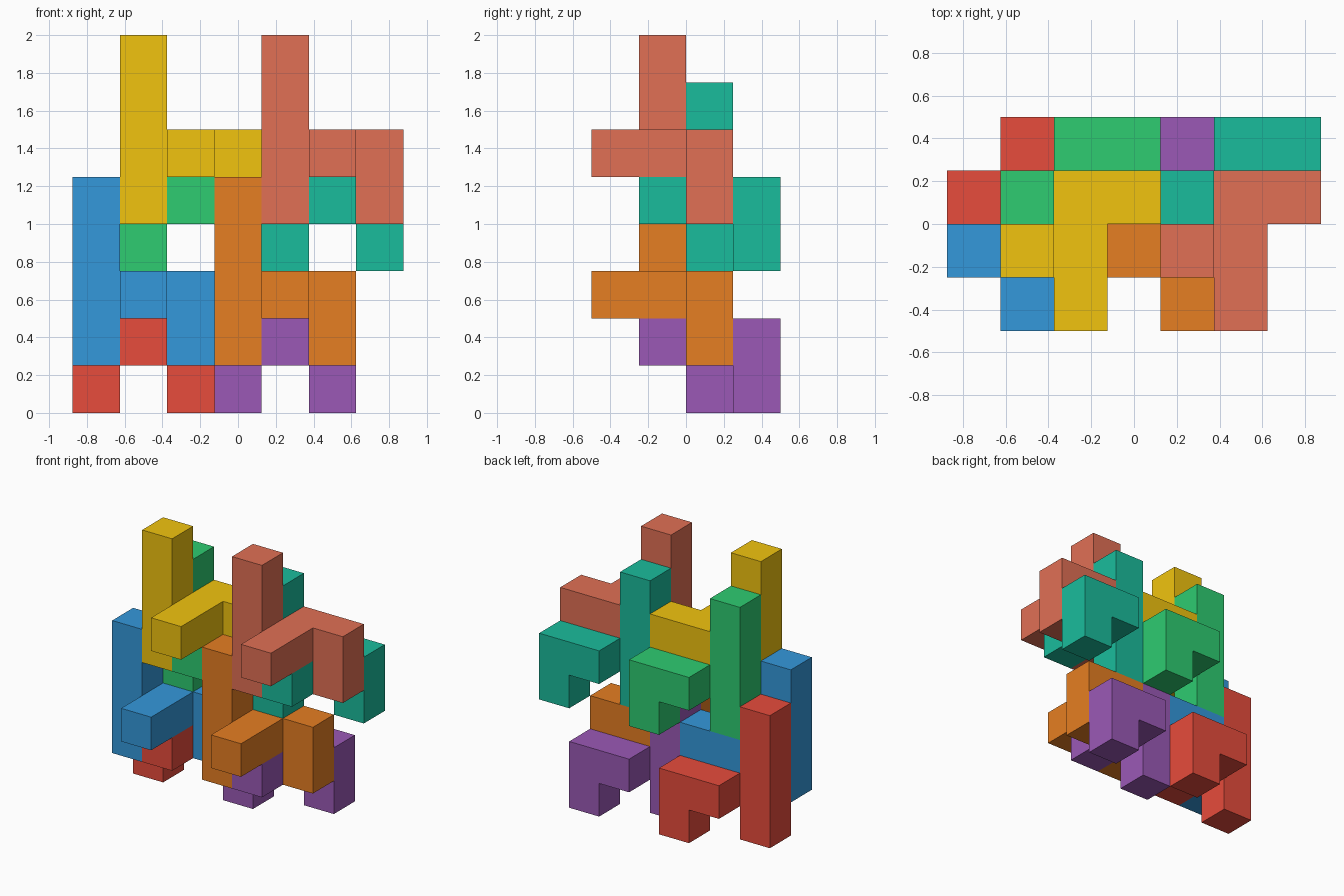
import bpy, bmesh
from mathutils import Vector

if "Cube" in bpy.data.objects:
    bpy.data.objects.remove(bpy.data.objects["Cube"])

U = 0.25                                # edge of one cube cell
ORIGIN = Vector((-0.875, -0.5, 0.0))    # corner of the cell grid

# One nine-cell piece: a post, a cross bar, and a hooked end
POST = [(0, 0, k) for k in range(4)]
BAR = [(1, j, 1) for j in (-1, 0, 1)]
HOOK = [(2, 1, 1), (2, 1, 0)]
PIECE = POST + BAR + HOOK


def to_linear(c):
    """sRGB byte to linear colour value."""
    c /= 255
    return c / 12.92 if c <= 0.04045 else ((c + 0.055) / 1.055) ** 2.4


def face_corners(cell, axis, side):
    """Corners of one cell face, wound so the normal points outward."""
    u, v = (axis + 1) % 3, (axis + 2) % 3
    ring = [(0, 0), (1, 0), (1, 1), (0, 1)]
    for a, b in ring if side > 0 else reversed(ring):
        p = Vector(cell)
        p[axis] += max(side, 0)
        p[u] += a
        p[v] += b
        yield p * U


def build_piece(name, base, color):
    bm = bmesh.new()
    cells = set(PIECE)
    # Skin only the outer faces of the cells
    for cell in PIECE:
        for axis in range(3):
            for side in (-1, 1):
                neighbour = list(cell)
                neighbour[axis] += side
                if tuple(neighbour) not in cells:
                    bm.faces.new([bm.verts.new(p) for p in face_corners(cell, axis, side)])
    bmesh.ops.remove_doubles(bm, verts=bm.verts, dist=1e-4)
    # Merge coplanar cell faces into clean flat sides
    bmesh.ops.dissolve_limit(bm, angle_limit=0.01, verts=bm.verts, edges=bm.edges)
    mesh = bpy.data.meshes.new(name)
    bm.to_mesh(mesh)
    bm.free()
    mat = bpy.data.materials.new(name + "_color")
    mat.diffuse_color = (*map(to_linear, color), 1.0)
    mat.use_nodes = True
    mat.node_tree.nodes["Principled BSDF"].inputs["Base Color"].default_value = mat.diffuse_color
    mesh.materials.append(mat)
    obj = bpy.data.objects.new(name, mesh)
    obj.location = ORIGIN + Vector(base) * U
    bpy.context.collection.objects.link(obj)


# Lattice of identical pieces: (name, foot cell of the post, color)
PIECES = [
    ("lower_left_back_piece", (0, 2, 0), (231, 76, 60)),
    ("lower_left_front_piece", (0, 1, 1), (52, 152, 219)),
    ("lower_right_back_piece", (3, 2, 0), (155, 89, 182)),
    ("lower_right_front_piece", (3, 1, 1), (230, 126, 34)),
    ("upper_left_back_piece", (1, 2, 3), (46, 204, 113)),
    ("upper_left_front_piece", (1, 1, 4), (241, 196, 15)),
    ("upper_right_back_piece", (4, 2, 3), (26, 188, 156)),
    ("upper_right_front_piece", (4, 1, 4), (225, 112, 85)),
]
for name, base, color in PIECES:
    build_piece(name, base, color)
